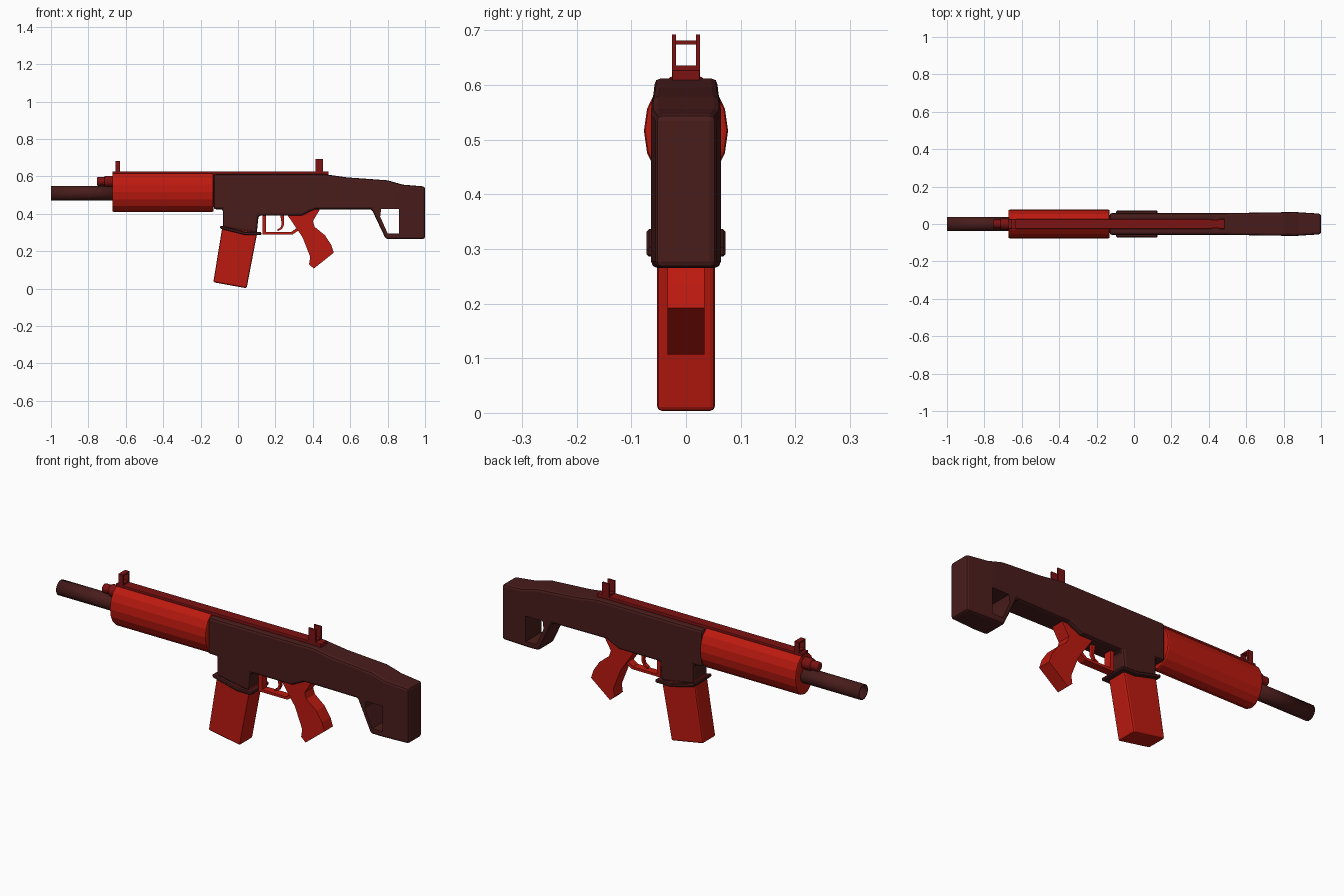
import bpy, bmesh, math
from mathutils import Matrix

if "Cube" in bpy.data.objects:
    bpy.data.objects.remove(bpy.data.objects["Cube"])


def material(name, color):
    m = bpy.data.materials.new(name)
    m.diffuse_color = (*color, 1)
    m.use_nodes = True
    m.node_tree.nodes["Principled BSDF"].inputs["Base Color"].default_value = m.diffuse_color
    return m


DARK = material("dark_maroon", (0.065, 0.012, 0.011))
RED = material("bright_red", (0.5, 0.01, 0.005))
DEEP = material("deep_red", (0.2, 0.006, 0.006))


def make_object(name, bm, mat, bevel=0, segments=2):
    bmesh.ops.recalc_face_normals(bm, faces=bm.faces)
    mesh = bpy.data.meshes.new(name)
    bm.to_mesh(mesh)
    bm.free()
    ob = bpy.data.objects.new(name, mesh)
    bpy.context.collection.objects.link(ob)
    mesh.materials.append(mat)
    if bevel:
        b = ob.modifiers.new("bevel", "BEVEL")
        b.width, b.segments = bevel, segments
        b.limit_method, b.angle_limit = "ANGLE", math.radians(35)
    return ob


def side_profile(points, half):
    """Extrude an x-z outline symmetrically across y."""
    bm = bmesh.new()
    face = bm.faces.new([bm.verts.new((x, -half, z)) for x, z in points])
    new = bmesh.ops.extrude_face_region(bm, geom=[face])["geom"]
    verts = [v for v in new if isinstance(v, bmesh.types.BMVert)]
    bmesh.ops.translate(bm, verts=verts, vec=(0, 2 * half, 0))
    return bm


def box(name, x, y, z, mat, bevel=0):
    pts = [(x[0], z[0]), (x[1], z[0]), (x[1], z[1]), (x[0], z[1])]
    bm = side_profile(pts, (y[1] - y[0]) / 2)
    bmesh.ops.translate(bm, verts=bm.verts, vec=(0, (y[0] + y[1]) / 2, 0))
    return make_object(name, bm, mat, bevel)


def x_cylinder(name, x, z, ry, rz, mat, sides=24, caps=True, bevel=0):
    bm = bmesh.new()
    bmesh.ops.create_cone(bm, cap_ends=caps, segments=sides, radius1=1, radius2=1, depth=x[1] - x[0])
    m = (Matrix.Translation(((x[0] + x[1]) / 2, 0, z))
         @ Matrix.Diagonal((1, ry, rz, 1)) @ Matrix.Rotation(math.pi / 2, 4, "Y"))
    bmesh.ops.transform(bm, matrix=m, verts=bm.verts)
    return make_object(name, bm, mat, bevel)


def smooth(ob):
    bpy.ops.object.select_all(action="DESELECT")
    bpy.context.view_layer.objects.active = ob
    ob.select_set(True)
    bpy.ops.object.shade_smooth_by_angle(angle=math.radians(30))


# Receiver and stock in one shell, widening slightly toward the stock
outline = [(-0.13, 0.612), (0.46, 0.612), (0.58, 0.595), (0.80, 0.579), (0.88, 0.556), (1.0, 0.546),
           (1.0, 0.265), (0.79, 0.265), (0.715, 0.424), (0.41, 0.424), (0.34, 0.39),
           (0.11, 0.39), (0.10, 0.295), (-0.08, 0.325), (-0.08, 0.424), (-0.13, 0.424)]
bm = side_profile(outline, 0.058)
for cut in (0.48, 0.86):
    bmesh.ops.bisect_plane(bm, geom=bm.verts[:] + bm.edges[:] + bm.faces[:],
                           plane_co=(cut, 0, 0), plane_no=(1, 0, 0))
for v in bm.verts:
    x = v.co.x
    if x > 0.86:
        w = 0.064 - 0.009 * (x - 0.86) / 0.14
    else:
        w = 0.058 + 0.006 * max(0, x - 0.48) / 0.38
    v.co.y = math.copysign(w, v.co.y)
body = make_object("receiver_and_stock", bm, DARK, 0.012)

# Opening in the stock
hole = [(0.765, 0.425), (0.86, 0.425), (0.86, 0.295), (0.80, 0.295), (0.76, 0.385)]
cutter = make_object("stock_opening_cutter", side_profile(hole, 0.2), DARK)
cutter.hide_render = True
cutter.hide_set(True)
cut = body.modifiers.new("opening", "BOOLEAN")
cut.object, cut.operation, cut.solver = cutter, "DIFFERENCE", "EXACT"

# Magazine and the flared collar around it
make_object("magazine", side_profile([(-0.082, 0.34), (0.105, 0.31), (0.046, 0.002), (-0.132, 0.034)], 0.053),
            RED, 0.009)
collar = [(-0.095, 0.337), (0.04, 0.303), (0.125, 0.302), (0.125, 0.286), (0.04, 0.286), (-0.095, 0.32)]
make_object("magazine_collar", side_profile(collar, 0.072), DARK, 0.004, 1)

# Handguard, barrel and front tube
x_cylinder("handguard", (-0.672, -0.13), 0.516, 0.077, 0.106, RED, 16, bevel=0.008)
barrel = x_cylinder("barrel", (-1.0, -0.6), 0.51, 0.038, 0.038, DARK, 24, caps=False)
wall = barrel.modifiers.new("wall", "SOLIDIFY")
wall.thickness, wall.offset = 0.006, -1
smooth(barrel)
for name, x, r in (("front_tube", (-0.755, -0.66), 0.023), ("front_tube_ring", (-0.715, -0.66), 0.03)):
    smooth(x_cylinder(name, x, 0.573, r, r, DEEP, 16, bevel=0.006))

# Grip
grip = [(0.265, 0.392), (0.35, 0.40), (0.405, 0.432), (0.44, 0.427), (0.40, 0.36), (0.41, 0.33),
        (0.465, 0.285), (0.498, 0.235), (0.512, 0.192), (0.405, 0.107), (0.38, 0.13),
        (0.386, 0.17), (0.345, 0.275)]
make_object("grip", side_profile(grip, 0.034), RED)

# Trigger and its guard
guard = [(0.13, 0.40), (0.15, 0.40), (0.15, 0.303), (0.285, 0.303), (0.315, 0.325), (0.325, 0.312),
         (0.293, 0.29), (0.13, 0.29)]
make_object("trigger_guard", side_profile(guard, 0.02), RED)
trigger = [(0.225, 0.40), (0.247, 0.40), (0.246, 0.34), (0.235, 0.318), (0.212, 0.308), (0.21, 0.316),
           (0.228, 0.327), (0.234, 0.345)]
make_object("trigger", side_profile(trigger, 0.008), RED)

# Top rail
box("top_rail", (-0.672, 0.485), (-0.026, 0.026), (0.60, 0.627), DEEP, 0.003)

# Sights: paired posts, the front pair closed by a bar
for name, x, top in (("front_sight", (-0.656, -0.630), 0.680), ("rear_sight", (0.415, 0.455), 0.692)):
    box(name + "_base", x, (-0.026, 0.026), (0.62, 0.635), DEEP)
    for label, s in (("left", 1), ("right", -1)):
        box(f"{name}_{label}_post", x, sorted((s * 0.018, s * 0.026)), (0.63, top), DEEP)
box("front_sight_bar", (-0.656, -0.630), (-0.026, 0.026), (0.674, 0.681), DEEP)
